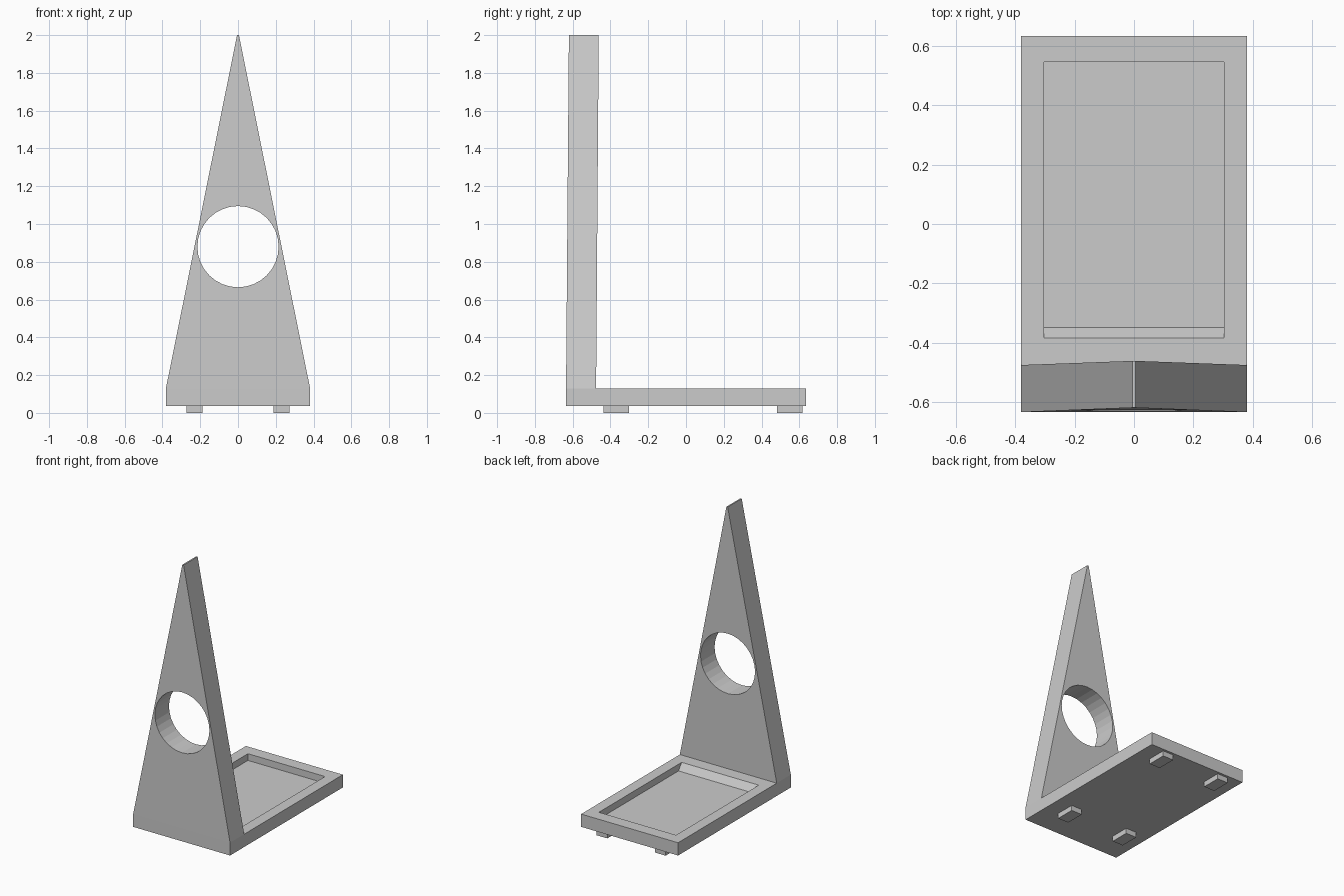
import bpy, bmesh, math

if "Cube" in bpy.data.objects:
    bpy.data.objects.remove(bpy.data.objects["Cube"])


def loft(name, rings, cap=True):
    """Join equal-length closed rings with quads and cap both ends."""
    bm = bmesh.new()
    loops = [[bm.verts.new(p) for p in ring] for ring in rings]
    n = len(loops[0])
    for a, b in zip(loops, loops[1:]):
        for i in range(n):
            j = (i + 1) % n
            bm.faces.new((a[i], a[j], b[j], b[i]))
    bm.faces.new(loops[0][::-1])
    bm.faces.new(loops[-1])
    bmesh.ops.recalc_face_normals(bm, faces=bm.faces)
    mesh = bpy.data.meshes.new(name)
    bm.to_mesh(mesh)
    bm.free()
    obj = bpy.data.objects.new(name, mesh)
    bpy.context.collection.objects.link(obj)
    return obj


def rect(x0, x1, y0, y1, z):
    return [(x0, y0, z), (x1, y0, z), (x1, y1, z), (x0, y1, z)]


HALF_W, HALF_L = 0.382, 0.635
BOTTOM, TOP = 0.037, 0.128

# Base tray: outer walls, rim, then recess with a sloped wall near the upright
loft("base_tray", [
    rect(-HALF_W, HALF_W, -HALF_L, HALF_L, BOTTOM),
    rect(-HALF_W, HALF_W, -HALF_L, HALF_L, TOP),
    rect(-0.304, 0.304, -0.385, 0.546, TOP),
    rect(-0.304, 0.304, -0.35, 0.546, 0.08),
])

# Tapered upright, leaning slightly back over the tray
upright = loft("upright", [
    rect(-HALF_W, HALF_W, -HALF_L, -0.476, TOP),
    rect(-0.005, 0.005, -0.62, -0.462, 2.0),
])

# Round hole through the upright
bpy.ops.mesh.primitive_cylinder_add(vertices=32, radius=0.215, depth=0.6,
                                    location=(0, -0.55, 0.88),
                                    rotation=(math.pi / 2, 0, 0))
cutter = bpy.context.object
cutter.name = "hole_cutter"
cutter.hide_render = True
cutter.hide_set(True)
hole = upright.modifiers.new("round_hole", 'BOOLEAN')
hole.operation = 'DIFFERENCE'
hole.solver = 'EXACT'
hole.object = cutter

# Four small feet
for side, x in (("left", -0.23), ("right", 0.23)):
    for end, y in (("front", -0.37), ("back", 0.55)):
        loft(f"foot_{end}_{side}", [
            rect(x - 0.042, x + 0.042, y - 0.068, y + 0.068, z)
            for z in (0.0, BOTTOM)
        ])
